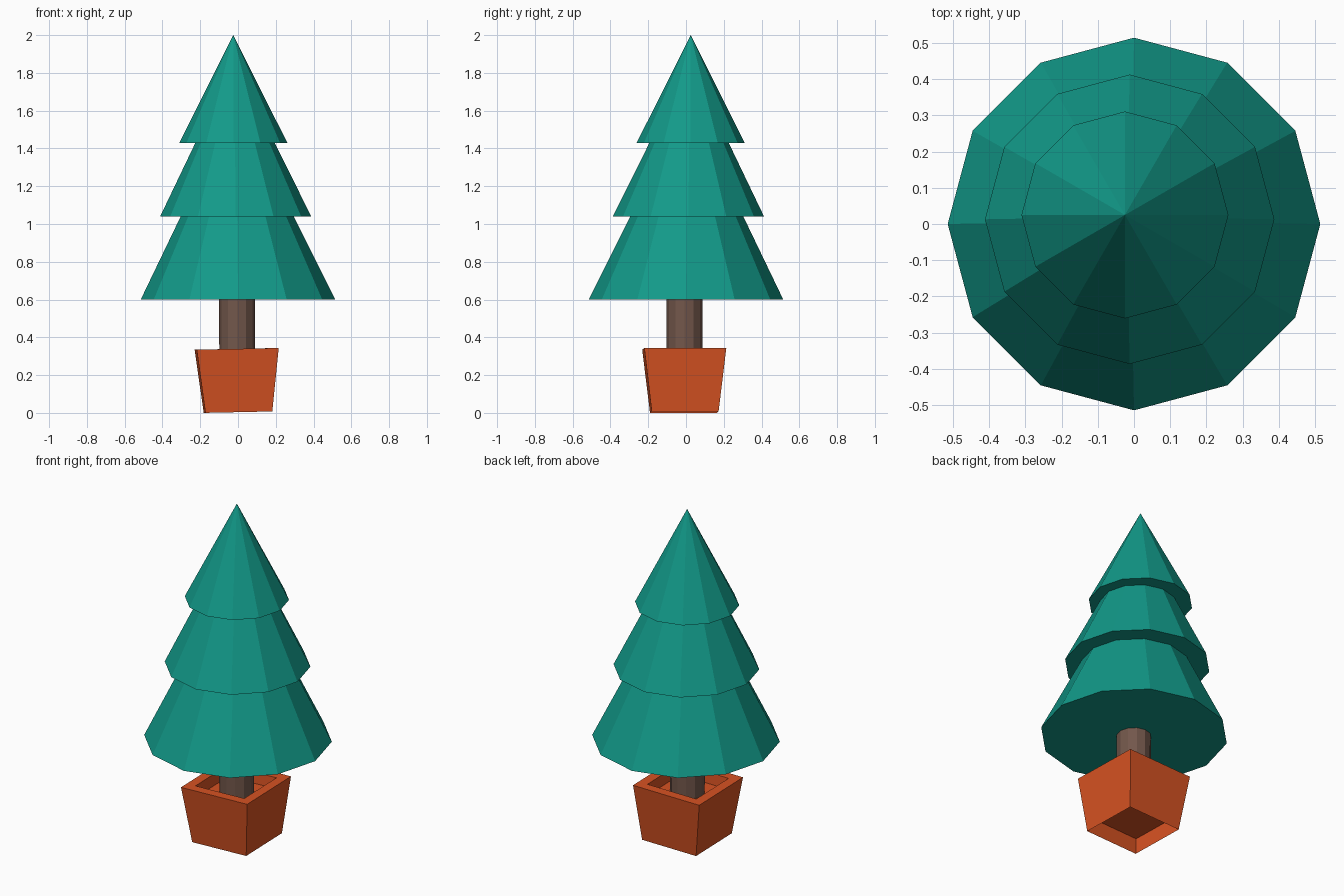
import bpy, bmesh
from math import sin, cos, pi, radians

cube = bpy.data.objects.get("Cube")
if cube:
    bpy.data.objects.remove(cube, do_unlink=True)


def material(name, color):
    mat = bpy.data.materials.new(name)
    mat.use_nodes = True
    mat.diffuse_color = (*color, 1)
    bsdf = mat.node_tree.nodes["Principled BSDF"]
    bsdf.inputs["Base Color"].default_value = (*color, 1)
    bsdf.inputs["Roughness"].default_value = 0.8
    return mat


def stacked_rings(name, rings, sides, mat, turn=0.0):
    """Skin a closed solid through (radius, x, y, z) rings; radius 0 makes a tip."""
    bm = bmesh.new()
    loops = []
    for r, x, y, z in rings:
        if r == 0:
            loops.append([bm.verts.new((x, y, z))] * sides)
        else:
            angles = [turn + 2 * pi * i / sides for i in range(sides)]
            loops.append([bm.verts.new((x + r * cos(a), y + r * sin(a), z)) for a in angles])
    for low, high in zip(loops, loops[1:]):
        for i in range(sides):
            j = (i + 1) % sides
            corners = dict.fromkeys((low[i], low[j], high[j], high[i]))
            bm.faces.new(list(corners))
    for end in (loops[0], loops[-1]):
        if end[0] != end[1]:
            bm.faces.new(end)
    bmesh.ops.recalc_face_normals(bm, faces=bm.faces[:])
    mesh = bpy.data.meshes.new(name)
    bm.to_mesh(mesh)
    bm.free()
    mesh.materials.append(mat)
    obj = bpy.data.objects.new(name, mesh)
    bpy.context.collection.objects.link(obj)
    return obj


leaf = material("needles", (0.006, 0.32, 0.25))
bark = material("bark", (0.17, 0.095, 0.07))
clay = material("clay", (0.68, 0.085, 0.016))

# Foliage: three overlapping cones, drifting slightly off centre as they rise
tiers = {
    "lower_foliage": ((0.515, 0, 0, 0.60), (0, -0.01, 0.01, 1.65)),
    "middle_foliage": ((0.40, -0.012, 0.013, 1.04), (0, -0.02, 0.02, 1.86)),
    "top_foliage": ((0.286, -0.025, 0.025, 1.43), (0, -0.025, 0.025, 2.0)),
}
for name, rings in tiers.items():
    stacked_rings(name, rings, 12, leaf)

# Trunk
stacked_rings("trunk", ((0.095, -0.003, -0.008, 0.15), (0.095, -0.006, -0.008, 0.65)), 12, bark)

# Square tapered pot: recessed base, outer wall, rim and sunken top, given as (half width, height)
pot_profile = ((0.183, 0.10), (0.177, 0), (0.217, 0.335), (0.16, 0.335), (0.155, 0.27))
pot_rings = [(half * 2 ** 0.5, 0, 0, z) for half, z in pot_profile]
pot = stacked_rings("pot", pot_rings, 4, clay, turn=pi / 4)
pot.location = (0, -0.009, 0.004)
pot.rotation_euler = (0, radians(-1.2), radians(1.5))
